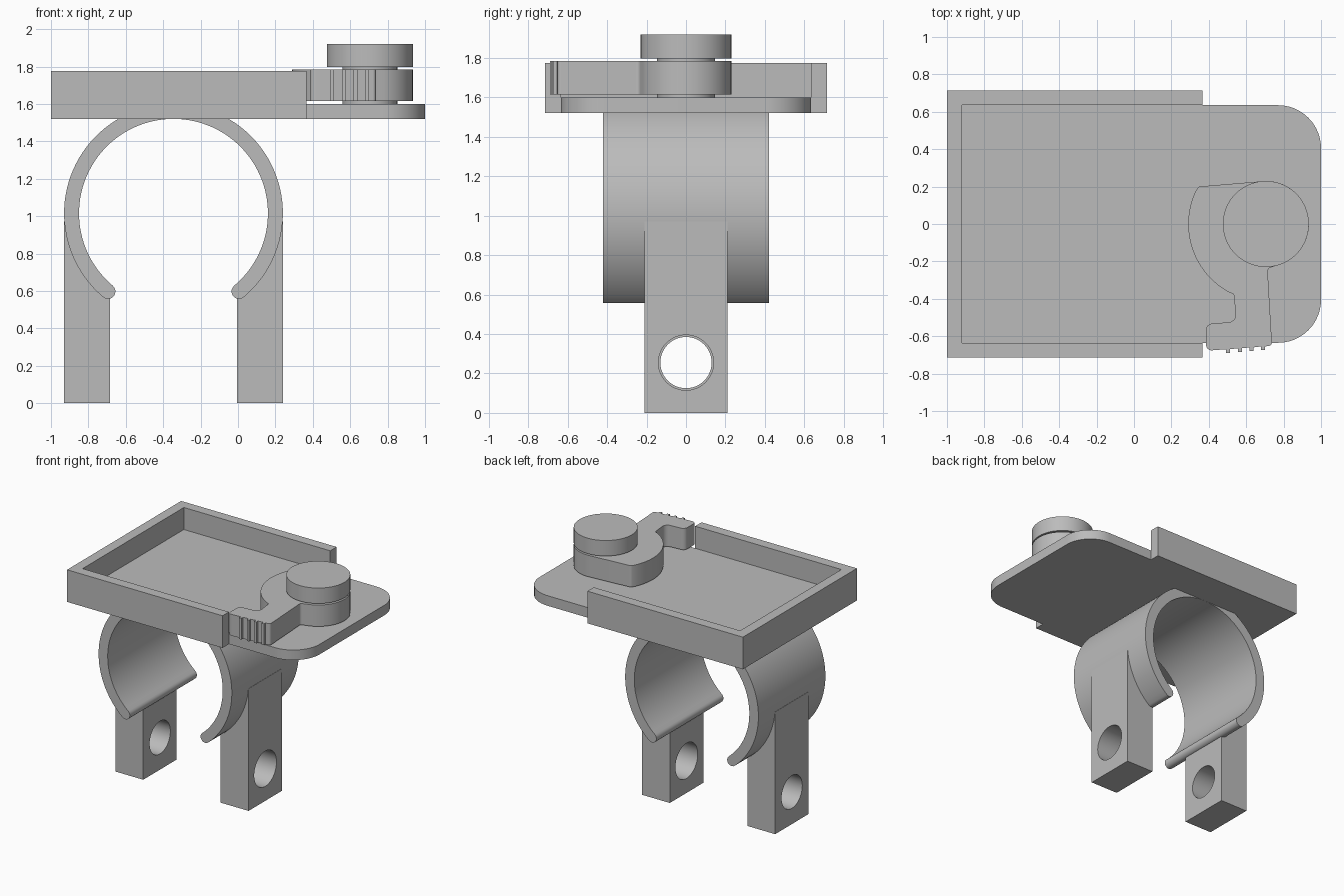
import bpy
import bmesh
from math import cos, sin, radians
from mathutils import Vector

if "Cube" in bpy.data.objects:
    bpy.data.objects.remove(bpy.data.objects["Cube"])

GREY = (0.5, 0.5, 0.5, 1)
grey = bpy.data.materials.new("plain grey")
grey.use_nodes = True
grey.diffuse_color = GREY
grey.node_tree.nodes["Principled BSDF"].inputs["Base Color"].default_value = GREY


def arc(cx, cy, r, start, end, steps):
    """Points along a circular arc, angles in degrees."""
    angles = [radians(start + (end - start) * i / steps) for i in range(steps + 1)]
    return [(cx + r * cos(a), cy + r * sin(a)) for a in angles]


def fillet(corners, steps=6):
    """Round each (x, y, radius) corner; plain (x, y) points stay sharp."""
    out = []
    for i, c in enumerate(corners):
        p = Vector(c[:2])
        if len(c) == 2:
            out.append(tuple(p))
            continue
        a = (Vector(corners[i - 1][:2]) - p).normalized()
        b = (Vector(corners[(i + 1) % len(corners)][:2]) - p).normalized()
        half = a.angle(b) / 2
        mid = p + (a + b).normalized() * c[2] / sin(half)
        reach = c[2] * cos(half) / sin(half)
        u, v = p + a * reach - mid, p + b * reach - mid
        for k in range(steps + 1):
            t = k / steps
            out.append(tuple(mid + u.lerp(v, t).normalized() * c[2]))
    return out


def prism(name, profile, low, high, along="z", smooth=True):
    """Extrude an outline along z, or an (x, z) outline along y."""
    bm = bmesh.new()
    place = (lambda a, b: (a, b, low)) if along == "z" else (lambda a, b: (a, low, b))
    face = bm.faces.new([bm.verts.new(place(a, b)) for a, b in profile])
    grown = bmesh.ops.extrude_face_region(bm, geom=[face])["geom"]
    step = (0, 0, high - low) if along == "z" else (0, high - low, 0)
    bmesh.ops.translate(bm, vec=step, verts=[g for g in grown if isinstance(g, bmesh.types.BMVert)])
    bmesh.ops.recalc_face_normals(bm, faces=bm.faces)
    mesh = bpy.data.meshes.new(name)
    bm.to_mesh(mesh)
    bm.free()
    obj = bpy.data.objects.new(name, mesh)
    bpy.context.collection.objects.link(obj)
    mesh.materials.append(grey)
    if smooth:
        activate(obj)
        bpy.ops.object.shade_smooth_by_angle(angle=radians(30))
    return obj


def activate(obj):
    bpy.ops.object.select_all(action="DESELECT")
    obj.select_set(True)
    bpy.context.view_layer.objects.active = obj


def disc(name, r, low, high):
    return prism(name, arc(PIVOT, 0, r, 0, 354, 59), low, high)


# Tray: U-shaped rim around a floor that continues into a rounded base
BOTTOM, FLOOR, RIM = 1.52, 1.60, 1.775
prism("tray_rim", [(0.365, -0.715), (0.365, -0.635), (-0.92, -0.635), (-0.92, 0.635),
                   (0.365, 0.635), (0.365, 0.715), (-1, 0.715), (-1, -0.715)],
      BOTTOM, RIM, smooth=False)
prism("tray_floor", fillet([(-0.92, -0.635), (1, -0.635, 0.23), (1, 0.635, 0.23), (-0.92, 0.635)], 14),
      BOTTOM, FLOOR)

# Open clamp ring with rounded tips, its crown sunk into the floor
CX, CZ, INNER, OUTER = -0.345, 1.015, 0.505, 0.585
MID = (INNER + OUTER) / 2
GAP_L, GAP_R = 230, -50


def tip(angle, start):
    x = CX + MID * cos(radians(angle))
    z = CZ + MID * sin(radians(angle))
    return arc(x, z, OUTER - MID, start, start + 180, 10)[1:-1]


ring = arc(CX, CZ, OUTER, GAP_R, GAP_L, 80) + tip(GAP_L, GAP_L)
ring += arc(CX, CZ, INNER, GAP_L, GAP_R, 80) + tip(GAP_R, GAP_R + 180)
ring = [(x, min(z, 1.56)) for x, z in ring]
prism("clamp_ring", ring, -0.42, 0.42, "y")

# Legs blending into the ring, each drilled for a bolt
leg = [(-0.93, 0), (-0.685, 0)] + arc(CX, CZ, MID, 231.4, 184, 16) + [(-0.93, 0.97)]
for side, name, hole in ((1, "right_leg", 0.13), (-1, "left_leg", 0.14)):
    outline = [(CX + side * (x - CX), z) for x, z in leg]
    obj = prism(name, outline, -0.21, 0.21, "y", smooth=False)
    bpy.ops.mesh.primitive_cylinder_add(vertices=48, radius=hole, depth=0.6,
                                        location=(CX - side * 0.46, 0, 0.255),
                                        rotation=(0, radians(90), 0))
    cutter = bpy.context.object
    cutter.hide_render = True
    cut = obj.modifiers.new("bolt_hole", "BOOLEAN")
    cut.operation = "DIFFERENCE"
    cut.solver = "EXACT"
    cut.object = cutter
    activate(obj)
    bpy.ops.object.modifier_apply(modifier=cut.name)
    bpy.data.objects.remove(cutter)
    bpy.ops.object.shade_smooth_by_angle(angle=radians(30))

# Swinging lever: round hub, curved cam and a handle with grip teeth
PIVOT = 0.705
teeth = []
for x in (0.503, 0.567, 0.628, 0.69):
    y = -0.677 + (x - 0.41) * 0.08
    teeth += [(x - 0.01, y), (x - 0.01, y - 0.02), (x + 0.01, y - 0.02), (x + 0.01, y)]
outline = arc(PIVOT, 0, 0.23, -76, 90, 30)
outline += [(0.345, 0.2, 0.02)] + arc(PIVOT, 0, 0.415, 155, 242, 24)
outline += [(0.533, -0.375, 0.012), (0.548, -0.522, 0.04), (0.385, -0.535, 0.035),
            (0.385, -0.678, 0.03)] + teeth
outline += [(0.738, -0.65, 0.018), (0.714, -0.238, 0.02)]
prism("lever", fillet(outline), 1.615, 1.785)

# Pivot pin and knob
disc("pivot_pin", 0.147, 1.59, 1.81)
disc("knob", 0.23, 1.797, 1.92)
